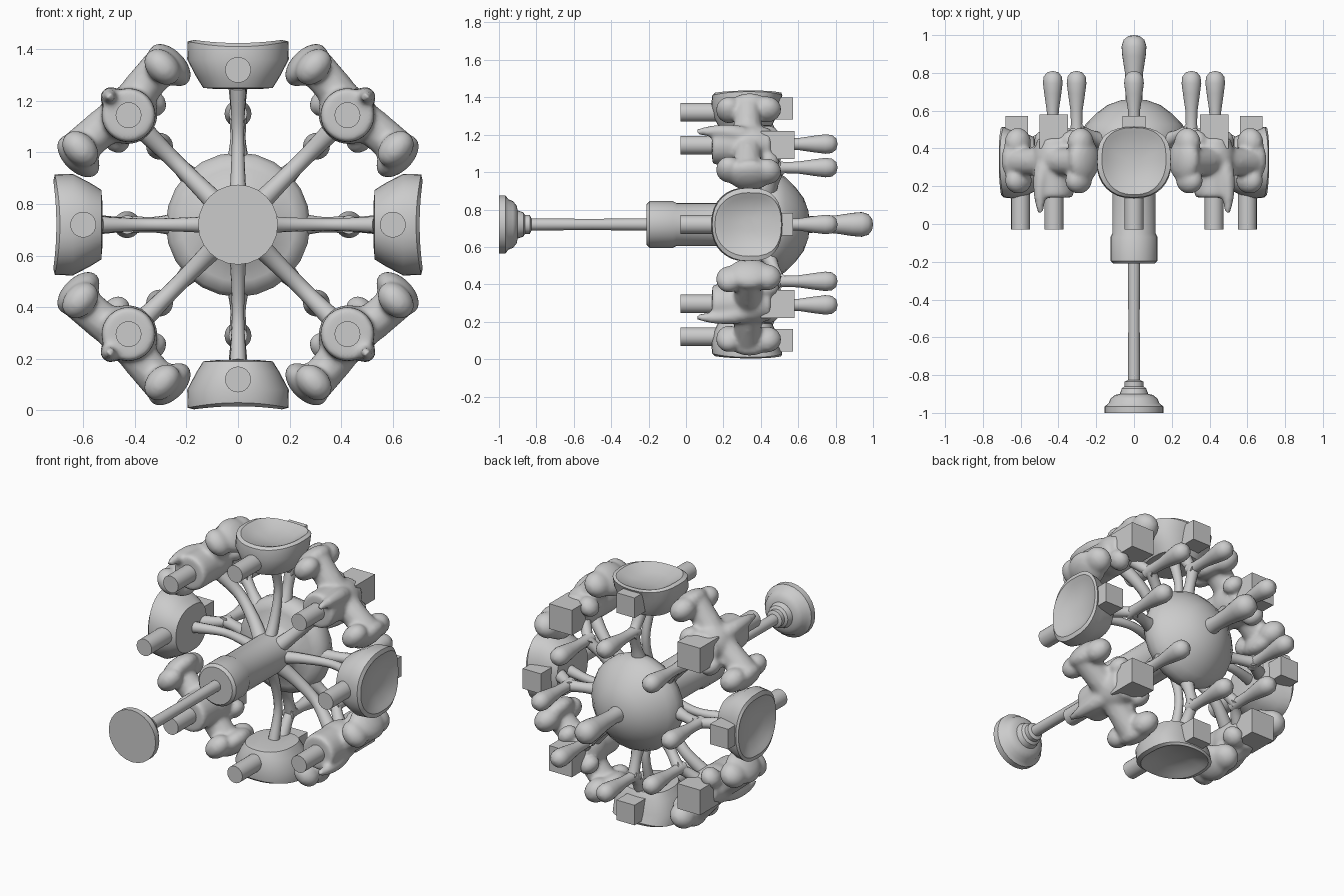
import bpy, bmesh, math
from mathutils import Vector, Matrix

if "Cube" in bpy.data.objects:
    bpy.data.objects.remove(bpy.data.objects["Cube"])

HUB = Vector((0, 0, 0.72))     # wheel axis runs along y through this point
N = 24


def make(name, bm, angle=0, sharp=35):
    bmesh.ops.recalc_face_normals(bm, faces=bm.faces)
    me = bpy.data.meshes.new(name)
    bm.to_mesh(me)
    bm.free()
    ob = bpy.data.objects.new(name, me)
    bpy.context.collection.objects.link(ob)
    ob.location = HUB
    ob.rotation_euler = (0, angle, 0)
    bpy.ops.object.select_all(action='DESELECT')
    ob.select_set(True)
    bpy.context.view_layer.objects.active = ob
    bpy.ops.object.shade_smooth_by_angle(angle=math.radians(sharp))
    return ob


def loft(bm, rings):
    # skin a list of equal-length closed rings and cap both ends
    vs = [[bm.verts.new(p) for p in r] for r in rings]
    n = len(vs[0])
    for a, b in zip(vs, vs[1:]):
        for i in range(n):
            bm.faces.new((a[i], a[(i + 1) % n], b[(i + 1) % n], b[i]))
    bm.faces.new(vs[0])
    bm.faces.new(vs[-1])


def lathe(bm, profile, w=0, u=0):
    # profile of (radius, y) turned about a line parallel to y
    loft(bm, [[(u + max(r, .002) * math.cos(2 * math.pi * i / N), y,
                w + max(r, .002) * math.sin(2 * math.pi * i / N)) for i in range(N)]
              for r, y in profile])


def tube(bm, pts, n=12):
    # smooth path of (u, y, w, radius)
    P = [Vector(p) for p in pts]
    path = []
    for i in range(len(P) - 1):
        a, b, c, d = P[max(i - 1, 0)], P[i], P[i + 1], P[min(i + 2, len(P) - 1)]
        for k in range(5):
            t = k / 5
            path.append(.5 * (2 * b + (c - a) * t + (2 * a - 5 * b + 4 * c - d) * t * t
                              + (3 * b - a - 3 * c + d) * t ** 3))
    path.append(P[-1])
    rings = []
    for i, p in enumerate(path):
        t = (path[min(i + 1, len(path) - 1)] - path[max(i - 1, 0)]).to_3d().normalized()
        s = t.cross(Vector((1, .05, .03))).normalized()
        if abs(t.x) > .9:
            s = t.cross(Vector((0, 0, 1))).normalized()
        q = t.cross(s)
        rings.append([p.to_3d() + p.w * (s * math.cos(2 * math.pi * j / n)
                      + q * math.sin(2 * math.pi * j / n)) for j in range(n)])
    loft(bm, rings)


def ball(bm, c, r):
    m = Matrix.Translation(c) @ Matrix.Diagonal((*r, 1))
    bmesh.ops.create_uvsphere(bm, u_segments=24, v_segments=16, radius=1, matrix=m)


def box(bm, c, s):
    m = Matrix.Translation(c) @ Matrix.Diagonal((*s, 1))
    bmesh.ops.create_cube(bm, size=1, matrix=m)


# foot, shaft, collar
bm = bmesh.new()
lathe(bm, [(.155, -1), (.155, -.965), (.135, -.95), (.125, -.925), (.1, -.905), (.075, -.9),
           (.065, -.87), (.05, -.86), (.05, -.835), (.03, -.825)])
make("foot", bm)
bm = bmesh.new()
lathe(bm, [(.032, -.84), (.03, -.5), (.033, -.18)])
make("shaft", bm)
bm = bmesh.new()
lathe(bm, [(.11, -.21), (.125, -.195), (.125, -.07), (.115, -.05), (.115, .3)])
make("collar_barrel", bm)

# flared hub with domed back
bm = bmesh.new()
lathe(bm, [(.112, .2), (.115, .33), (.15, .37), (.22, .38), (.265, .40), (.28, .44), (.28, .48),
           (.255, .53), (.2, .585), (.14, .63), (.07, .655), (.02, .66)])
make("hub_dome", bm, sharp=60)

# central club
bm = bmesh.new()
lathe(bm, [(.05, .62), (.042, .7), (.048, .8), (.062, .89), (.066, .94), (.055, .975),
           (.03, .995), (.0, 1)])
make("centre_club", bm, sharp=60)


def egg(w, width, y0, y1, lift=0):
    # rounded front, broad squarish back
    pts = []
    for i in range(32):
        a = 2 * math.pi * i / 32
        s, c = math.sin(a), math.cos(a)
        e = .65 if s > 0 else 1
        y = (y0 + y1) / 2 + (y1 - y0) / 2 * math.copysign(abs(s) ** e, s)
        u = width * math.copysign(abs(c) ** .85, c)
        pts.append((u, y, w + lift * (u / width) ** 2))
    return pts


for k in range(8):
    ang = k * math.pi / 4
    diag = k % 2

    # forked spoke
    bm = bmesh.new()
    fat = .036 if diag else .028
    tube(bm, [(0, .3, .08, fat + .008), (0, .35, .2, fat), (0, .38, .36, fat - .004),
              (0, .34, .53, fat + .004)])
    tube(bm, [(0, .44, .24, .045), (0, .47, .33, .03), (0, .5, .43, .035)])
    tube(bm, [(0, .52, .41, .033), (0, .47, .46, .03), (0, .41, .56, .04)])
    make("spoke", bm, ang)

    # club on the spoke
    bm = bmesh.new()
    lathe(bm, [(.036, .47), (.03, .53), (.032, .6), (.045, .69), (.052, .745), (.048, .78),
               (.03, .803), (0, .81)], .43)
    make("club", bm, ang, 60)

    # front peg
    bm = bmesh.new()
    lathe(bm, [(.05, -.03), (.05, .2)], .6)
    make("peg", bm, ang)

    if not diag:
        # shallow dished shell, facing outwards
        bm = bmesh.new()
        loft(bm, [egg(.525, .08, .2, .44), egg(.53, .135, .17, .46), egg(.57, .16, .15, .48),
                  egg(.64, .197, .135, .495), egg(.69, .195, .14, .515, .02),
                  egg(.704, .17, .155, .51, .012), egg(.698, .145, .18, .49, .004),
                  egg(.68, .1, .23, .44), egg(.672, .04, .3, .36)])
        make("dish_shell", bm, ang, 40)
        bm = bmesh.new()
        box(bm, (0, .51, .62), (.12, .125, .12))
        make("rear_block", bm, ang)
        continue

    # knuckle body with side lobes, fused into one smooth mass
    bm = bmesh.new()
    lathe(bm, [(.095, .14), (.105, .16), (.105, .3), (.09, .45)], .6)
    ball(bm, (0, .34, .6), (.115, .15, .11))
    for s in (-1, 1):
        tube(bm, [(0, .34, .61, .09), (s * .1, .33, .635, .075), (s * .22, .33, .645, .075)])
        ball(bm, (s * .235, .43, .635), (.065, .08, .075))
        ball(bm, (s * .225, .23, .64), (.06, .07, .08))
        ball(bm, (s * .25, .34, .625), (.06, .12, .1))
        ball(bm, (s * .1, .44, .57), (.05, .06, .06))
    tube(bm, [(0, .36, .64, .06), (0, .26, .69, .045), (0, .15, .705, .032), (0, .06, .70, .016)])
    ob = make("knuckle", bm, ang, 60)
    rm = ob.modifiers.new("fuse", 'REMESH')
    rm.mode = 'VOXEL'
    rm.voxel_size = .012
    rm.use_smooth_shade = True
    sm = ob.modifiers.new("soften", 'SMOOTH')
    sm.factor = .5
    sm.iterations = 6

    # upright rear block
    bm = bmesh.new()
    box(bm, (.6 * math.sin(ang), .49, .6 * math.cos(ang)), (.15, .18, .15))
    make("rear_block_large", bm)
